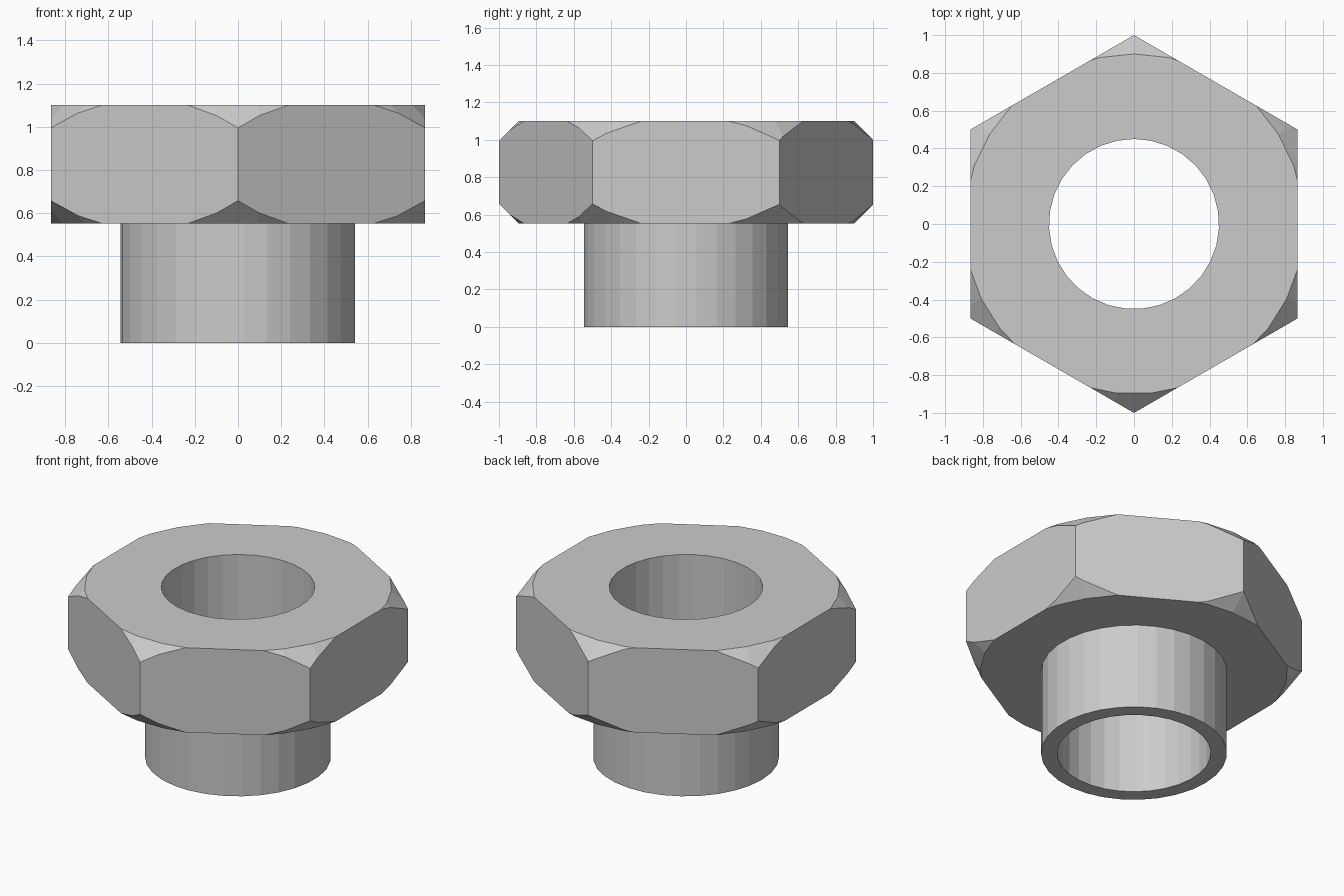
import bpy
from math import pi, cos, sin

cube = bpy.data.objects.get("Cube")
if cube:
    bpy.data.objects.remove(cube, do_unlink=True)

SIDES = 31                      # facets of every round part
HEAD_LOW, HEAD_TOP = 0.553, 1.1
CHAMFER = 0.1

steel = bpy.data.materials.new("light grey metal")
steel.use_nodes = True
grey = (0.6, 0.6, 0.6, 1)
steel.diffuse_color = grey
steel.node_tree.nodes["Principled BSDF"].inputs["Base Color"].default_value = grey


def lathe(name, profile, sides, start):
    """Closed faceted solid from (radius, z) rings, first corner at angle start."""
    verts = [(r * cos(start + 2 * pi * i / sides), r * sin(start + 2 * pi * i / sides), z)
             for r, z in profile for i in range(sides)]
    faces = [(k * sides + i, k * sides + (i + 1) % sides,
              (k + 1) * sides + (i + 1) % sides, (k + 1) * sides + i)
             for k in range(len(profile) - 1) for i in range(sides)]
    faces.append(tuple(reversed(range(sides))))
    faces.append(tuple(range(len(verts) - sides, len(verts))))
    mesh = bpy.data.meshes.new(name)
    mesh.from_pydata(verts, [], faces)
    mesh.materials.append(steel)
    obj = bpy.data.objects.new(name, mesh)
    bpy.context.collection.objects.link(obj)
    return obj


def combine(target, tool, operation):
    """Apply a boolean and discard the tool."""
    mod = target.modifiers.new(operation.lower(), 'BOOLEAN')
    mod.operation, mod.solver, mod.object = operation, 'EXACT', tool
    bpy.context.view_layer.objects.active = target
    bpy.ops.object.modifier_apply(modifier=mod.name)
    bpy.data.objects.remove(tool, do_unlink=True)


# Hexagonal head, with a corner at the front and the back
fitting = lathe("hex_fitting", [(1, HEAD_LOW), (1, HEAD_TOP)], 6, pi / 2)

# Conical chamfers on the head corners, above and below
outer, inset = 1.1, 0.9
envelope = lathe("chamfer_envelope",
                 [(inset - CHAMFER, HEAD_LOW - CHAMFER), (outer, HEAD_LOW + 2 * CHAMFER),
                  (outer, HEAD_TOP - 2 * CHAMFER), (inset - CHAMFER, HEAD_TOP + CHAMFER)],
                 SIDES, pi / 2)
combine(fitting, envelope, 'INTERSECT')

# Round collar below the head
combine(fitting, lathe("collar", [(0.545, 0), (0.545, 0.85)], SIDES, pi), 'UNION')

# Through bore
combine(fitting, lathe("bore", [(0.45, -0.2), (0.45, 1.4)], SIDES, pi / 2), 'DIFFERENCE')
